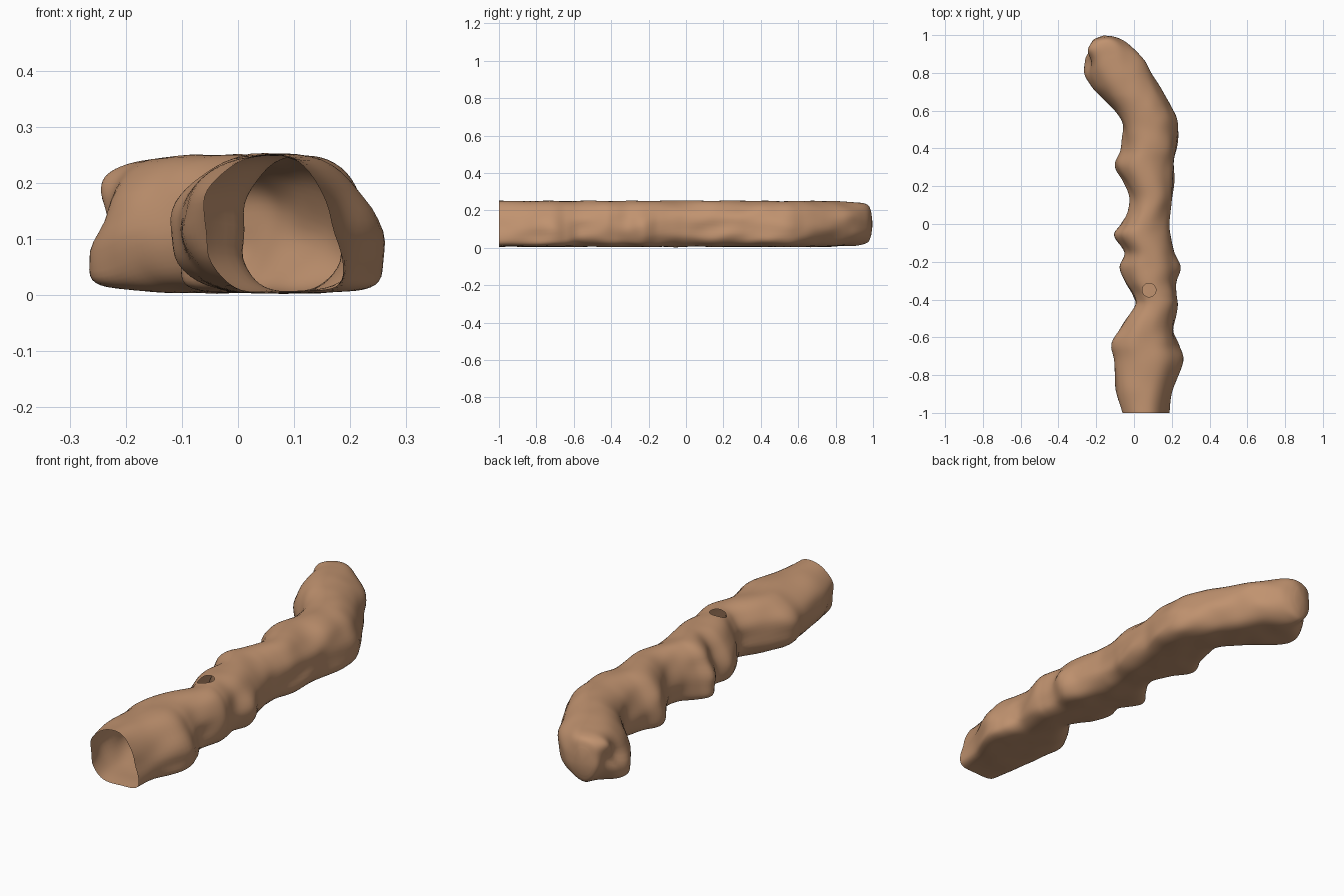
import bpy, bmesh, math
from mathutils import Vector, noise

if "Cube" in bpy.data.objects:
    bpy.data.objects.remove(bpy.data.objects["Cube"])

# Straight run: y, left x, right x, left bulge height, right bulge height (0..1)
STRAIGHT = [
    (-1.00, -.06, .18, .52, .19), (-.88, -.09, .203, .50, .2),
    (-.73, -.105, .262, .46, .21), (-.64, -.12, .24, .46, .25),
    (-.56, -.08, .208, .45, .35), (-.44, .0, .23, .4, .38),
    (-.38, -.005, .225, .33, .38), (-.31, -.045, .22, .26, .38),
    (-.23, -.075, .243, .25, .32), (-.15, -.05, .215, .26, .37),
    (-.06, -.108, .20, .22, .42), (0, -.07, .19, .24, .42),
    (.07, -.03, .19, .3, .42), (.14, -.02, .203, .33, .40),
    (.22, -.055, .21, .26, .38), (.31, -.10, .215, .23, .38),
    (.39, -.07, .228, .27, .34),
]
# Bend: left x, left y, right x, right y, left bulge, right bulge, height scale
BEND = [
    (-.06, .47, .23, .48, .36, .28, 1), (-.065, .53, .225, .56, .42, .28, 1),
    (-.10, .60, .185, .635, .4, .34, 1), (-.165, .67, .135, .72, .34, .45, 1),
    (-.22, .725, .09, .80, .26, .5, 1), (-.26, .79, .055, .865, .21, .5, .97),
    (-.262, .86, .01, .915, .3, .5, .95), (-.252, .92, -.05, .965, .68, .5, .9),
    (-.228, .965, -.09, .985, .65, .5, .78), (-.20, .983, -.12, .994, .55, .5, .5),
]
HEIGHT, MID, SIDES, STEPS = .25, .128, 56, 6
HOLE = Vector((.08, -.35))
HOLE_R = .036

rows = [(l, y, r, y, a, b, 1) for y, l, r, a, b in STRAIGHT] + BEND


def spline(i, t):
    """Catmull-Rom blend of the section rows."""
    p = [rows[min(max(i + k, 0), len(rows) - 1)] for k in (-1, 0, 1, 2)]
    return [.5 * (2 * b + (c - a) * t + (2 * a - 5 * b + 4 * c - d) * t * t
                  + (3 * b - a - 3 * c + d) * t ** 3) for a, b, c, d in zip(*p)]


def power(v, e):
    return math.copysign(abs(v) ** e, v)


def section(s):
    """Rounded ring between a left and a right wall point."""
    lx, ly, rx, ry, zl, zr, h = s
    mid = Vector(((lx + rx) / 2, (ly + ry) / 2))
    half = Vector(((rx - lx) / 2, (ry - ly) / 2))
    ring = []
    for k in range(SIDES):
        t = 2 * math.pi * k / SIDES
        c, w = power(math.cos(t), .88), power(math.sin(t), .88)
        bulge = zl + (zr - zl) * (.5 + .5 * c)
        p = math.log(.5) / math.log(bulge)
        z = MID + (max(.5 + .5 * w, 0) ** (1 / p) - .5) * (HEIGHT - .004) * h
        q = mid + half * c
        n = noise.noise(Vector((q.x * 9, q.y * 7, z * 14)))
        m = noise.noise(Vector((q.x * 12 + 5, q.y * 9, z * 9)))
        # Hollow in the left wall near the closed end
        dent = .03 * math.exp(-((q.x + .26) / .07) ** 2 - ((q.y - .87) / .07) ** 2
                              - ((z - .14) / .045) ** 2)
        ring.append((q.x + .012 * n * abs(c) + dent, q.y, z + .004 * m))
    return ring


# Tunnel shell, temporarily capped at the mouth
bm = bmesh.new()
sections = [spline(i, k / STEPS) for i in range(len(rows) - 1) for k in range(STEPS)]
sections.append(rows[-1])
rings = [[bm.verts.new(p) for p in section(s)] for s in sections]
for a, b in zip(rings, rings[1:]):
    for k in range(SIDES):
        j = (k + 1) % SIDES
        bm.faces.new((a[k], a[j], b[j], b[k]))
tip = bm.verts.new((-.16, .998, .125))
for k in range(SIDES):
    bm.faces.new((rings[-1][k], rings[-1][(k + 1) % SIDES], tip))
bm.faces.new(rings[0])
bmesh.ops.recalc_face_normals(bm, faces=bm.faces)
mesh = bpy.data.meshes.new("cave_tunnel")
bm.to_mesh(mesh)
bm.free()
tunnel = bpy.data.objects.new("cave_tunnel", mesh)
bpy.context.collection.objects.link(tunnel)

# Round roof opening
bpy.ops.mesh.primitive_cylinder_add(vertices=32, radius=HOLE_R, depth=.25,
                                    location=(HOLE.x, HOLE.y, .285))
cutter = bpy.context.object
cutter.name = "roof_hole_cutter"
cutter.hide_render = True
mod = tunnel.modifiers.new("roof_hole", 'BOOLEAN')
mod.operation, mod.object, mod.solver = 'DIFFERENCE', cutter, 'EXACT'
bpy.context.view_layer.objects.active = tunnel
bpy.ops.object.modifier_apply(modifier=mod.name)
bpy.data.objects.remove(cutter, do_unlink=True)

# Remove the mouth cap and the hole walls, leaving an open shell
bm = bmesh.new()
bm.from_mesh(tunnel.data)
gone = []
for f in bm.faces:
    in_hole = all((v.co.xy - HOLE).length < HOLE_R * 1.02 and v.co.z > .1 for v in f.verts)
    at_mouth = all(v.co.y < -.9999 for v in f.verts)
    if in_hole or at_mouth:
        gone.append(f)
bmesh.ops.delete(bm, geom=gone, context='FACES')
bm.to_mesh(tunnel.data)
bm.free()
for poly in tunnel.data.polygons:
    poly.use_smooth = True

# Brown rock
rock = bpy.data.materials.new("brown_rock")
rock.diffuse_color = (.53, .29, .16, 1)
rock.use_nodes = True
rock.node_tree.nodes["Principled BSDF"].inputs["Base Color"].default_value = rock.diffuse_color
tunnel.data.materials.clear()
tunnel.data.materials.append(rock)
